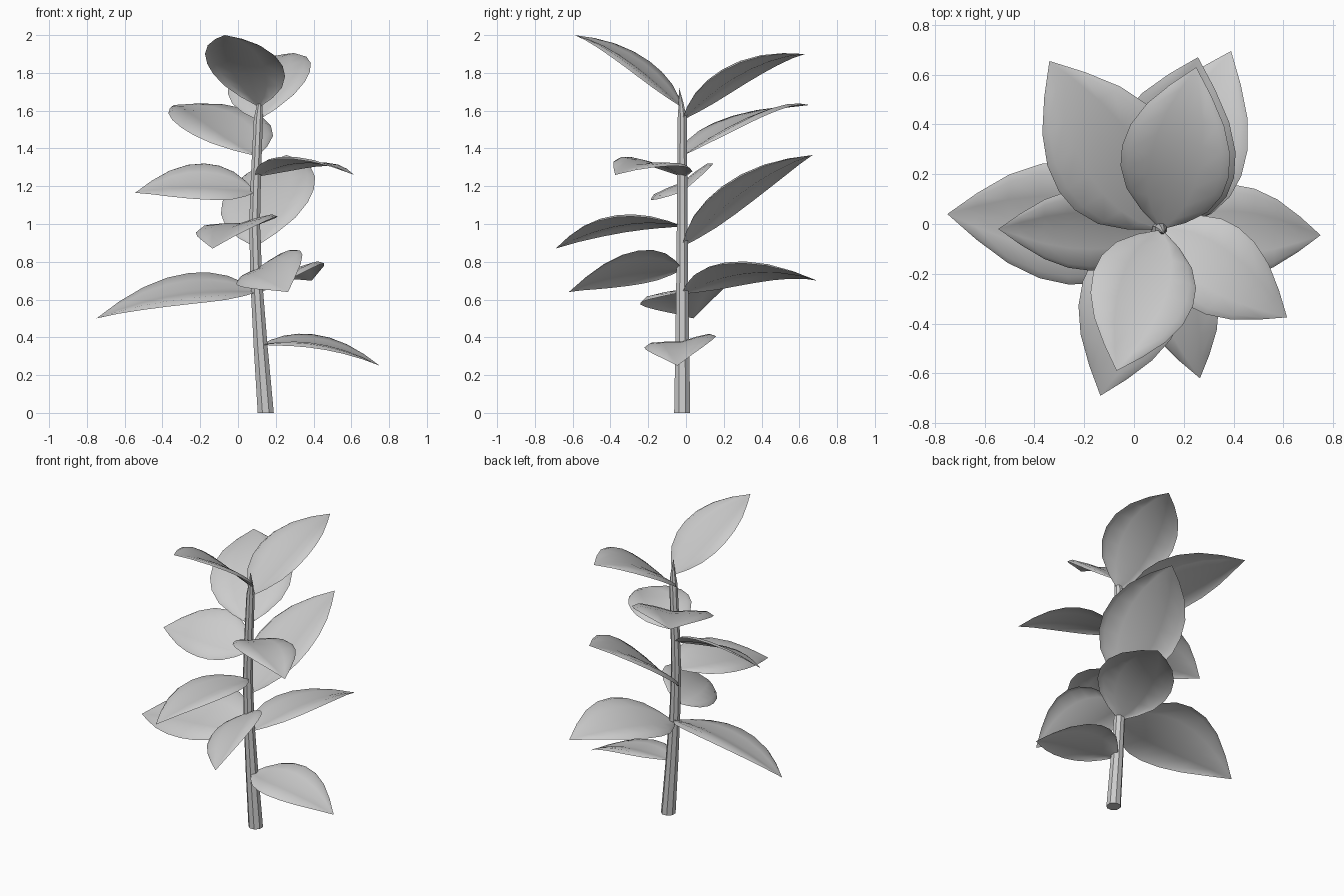
import bpy, bmesh, math
from mathutils import Vector

if "Cube" in bpy.data.objects:
    bpy.data.objects.remove(bpy.data.objects["Cube"], do_unlink=True)


def make_material(name, colour):
    mat = bpy.data.materials.new(name)
    mat.use_nodes = True
    mat.diffuse_color = colour
    mat.node_tree.nodes["Principled BSDF"].inputs["Base Color"].default_value = colour
    return mat


GREY = make_material("pale grey", (0.6, 0.6, 0.6, 1))


def finish(bm, name, sharp_angle):
    bmesh.ops.remove_doubles(bm, verts=bm.verts, dist=0.0005)
    mesh = bpy.data.meshes.new(name)
    bm.to_mesh(mesh)
    bm.free()
    obj = bpy.data.objects.new(name, mesh)
    bpy.context.collection.objects.link(obj)
    mesh.materials.append(GREY)
    bpy.ops.object.select_all(action='DESELECT')
    obj.select_set(True)
    bpy.context.view_layer.objects.active = obj
    bpy.ops.object.shade_smooth_by_angle(angle=math.radians(sharp_angle))
    return obj


# Stem: a bent, tapering eight-sided tube ending in a pointed bud
STEM = [  # x, y, z, radius
    (0.147, -0.02, 0, 0.046), (0.12, -0.02, 0.35, 0.04),
    (0.097, -0.02, 0.7, 0.034), (0.088, -0.02, 1.0, 0.031),
    (0.095, -0.02, 1.25, 0.029), (0.108, -0.02, 1.56, 0.026),
    (0.115, -0.026, 1.64, 0.014), (0.12, -0.037, 1.72, 0.001),
]


def build_stem(sides=8):
    bm = bmesh.new()
    rings = []
    for x, y, z, r in STEM:
        angles = [math.tau * (i + 0.5) / sides for i in range(sides)]
        rings.append([bm.verts.new((x + r * math.cos(a), y + r * math.sin(a), z))
                      for a in angles])
    for low, high in zip(rings, rings[1:]):
        for i in range(sides):
            j = (i + 1) % sides
            bm.faces.new((low[i], low[j], high[j], high[i]))
    bm.faces.new(rings[0][::-1])
    bm.faces.new(rings[-1])
    finish(bm, "stem", 30)


def stem_centre(z):
    for a, b in zip(STEM, STEM[1:]):
        if z <= b[2]:
            t = (z - a[2]) / (b[2] - a[2])
            return Vector(a[:3]).lerp(Vector(b[:3]), t)


# Leaf outline: position along the midrib, share of the full half-width
OUTLINE = [(0, 0.02), (0.08, 0.42), (0.18, 0.76), (0.3, 0.95), (0.42, 1),
           (0.56, 0.93), (0.71, 0.72), (0.86, 0.38), (1, 0)]
# Leaf cross-section: position across, rise above the midrib (rims curl down)
SECTION = [(-1, 0.02), (-0.85, 0.1), (-0.45, 0.07), (0, 0),
           (0.45, 0.07), (0.85, 0.1), (1, 0.02)]


def build_leaf(name, base_z, tip, roll, arch):
    base, tip = stem_centre(base_z), Vector(tip)
    chord = tip - base
    half_width = 0.3 * chord.length
    left = Vector((-chord.y, chord.x, 0)).normalized()
    normal = chord.normalized().cross(left)
    angle = math.radians(roll)
    side = left * math.cos(angle) + normal * math.sin(angle)
    up = normal * math.cos(angle) - left * math.sin(angle)
    bm = bmesh.new()
    rows = []
    for t, share in OUTLINE:
        rib = base + chord * t + Vector((0, 0, 4 * arch * t * (1 - t)))
        w = half_width * share
        rows.append([bm.verts.new(rib + side * (s * w) + up * (rise * w))
                     for s, rise in SECTION])
    for a, b in zip(rows, rows[1:]):
        for i in range(len(SECTION) - 1):
            bm.faces.new((a[i + 1], a[i], b[i], b[i + 1]))
    finish(bm, name, 40)


build_stem()

# Leaves from bottom to top: base height, tip, roll in degrees, arch height
LEAVES = [
    (0.36, (0.75, -0.045, 0.25), 9, 0.06),
    (0.63, (0.39, 0.695, 0.70), -12, 0.075),
    (0.64, (-0.75, 0.04, 0.50), -18, 0.07),
    (0.76, (0.265, -0.62, 0.64), 30, 0.055),
    (0.88, (0.257, 0.67, 1.365), -9, 0.065),
    (0.99, (-0.135, -0.69, 0.87), 9, 0.06),
    (1.17, (-0.545, -0.02, 1.165), -30, 0.055),
    (1.25, (0.615, -0.375, 1.26), -6, 0.068),
    (1.36, (-0.34, 0.655, 1.63), -6, 0.06),
    (1.55, (0.25, 0.63, 1.90), -9, 0.075),
    (1.62, (-0.07, -0.59, 2.0), -2, 0.06),
]
for number, leaf in enumerate(LEAVES, 1):
    build_leaf(f"leaf_{number}", *leaf)
